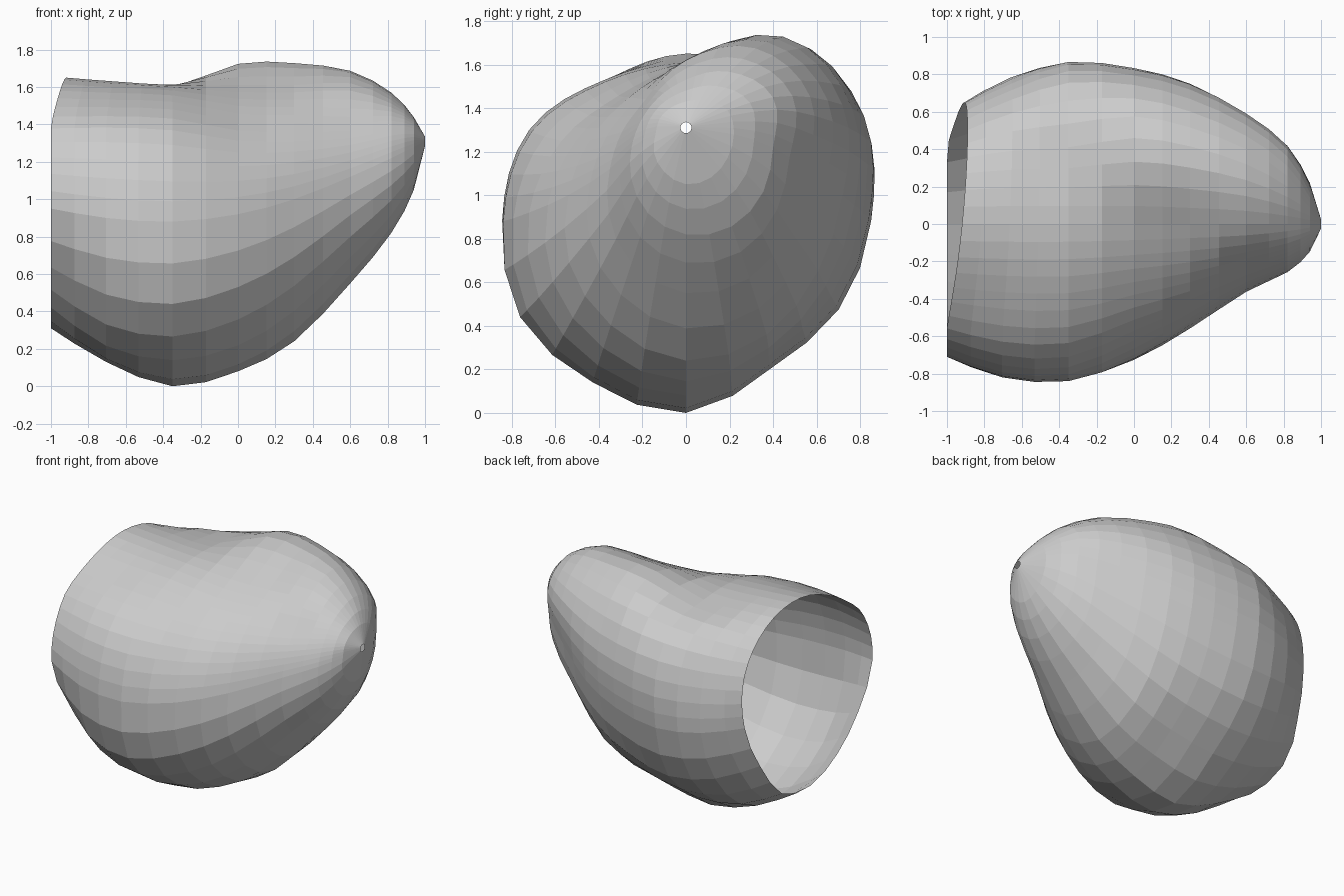
import bpy, bmesh, math

if "Cube" in bpy.data.objects:
    bpy.data.objects.remove(bpy.data.objects["Cube"])

# Cross-sections along the length:
# (x, centre z, ridge height, 12 radii every 30 degrees from +y over the top)
SECTIONS = [
    (-0.99, 0.95, .00, (.64, .70, .71, .70, .68, .71, .71, .63, .61, .64, .66, .61)),
    (-0.70, 0.90, .05, (.78, .81, .76, .73, .73, .81, .82, .82, .79, .77, .76, .75)),
    (-0.35, 0.88, .07, (.85, .92, .79, .73, .74, .82, .84, .88, .855, .88, .78, .81)),
    (0.00, 0.92, .02, (.81, .91, .91, .69, .62, .66, .72, .78, .81, .84, .76, .77)),
    (0.30, 1.00, .00, (.72, .83, .83, .61, .52, .51, .54, .62, .69, .76, .74, .70)),
    (0.60, 1.12, .00, (.55, .66, .64, .50, .37, .34, .35, .41, .50, .57, .58, .55)),
    (0.82, 1.22, .00, (.40, .46, .40, .31, .26, .24, .25, .29, .35, .40, .42, .41)),
    (0.94, 1.28, .00, (.22, .22, .18, .15, .14, .14, .14, .17, .20, .23, .23, .22)),
    (1.00, 1.31, .00, (.025,) * 12),
]


def spline(a, b, c, d, t):
    return 0.5 * (2 * b + (c - a) * t + (2 * a - 5 * b + 4 * c - d) * t * t
                  + (3 * b - a - 3 * c + d) * t ** 3)


def ring_radii(radii, ridge):
    # Fine spacing over the creased top, coarse facets below
    out = []
    for i in range(12):
        steps = 4 if i < 6 else 2
        for s in range(steps):
            t = s / steps
            r = spline(radii[i - 1], radii[i], radii[(i + 1) % 12], radii[(i + 2) % 12], t)
            deg = 30 * (i + t)
            r += ridge * math.exp(-((deg - 46) / 11) ** 2 / 2)  # fold along the top
            out.append((math.radians(deg), r))
    return out


def section(i, t):
    n = len(SECTIONS) - 1
    k = [SECTIONS[min(max(j, 0), n)] for j in (i - 1, i, i + 1, i + 2)]
    x, z, ridge = [spline(*[s[c] for s in k], t) for c in range(3)]
    return x, z, ridge, [spline(*[s[3][j] for s in k], t) for j in range(12)]


# Shell: loft the rings from the slanted open mouth to the tiny hole at the tip
bm = bmesh.new()
rings = []
last = len(SECTIONS) - 1
samples = [(i, s / 2) for i in range(last - 1) for s in range(2)] + [(last - 1, 0.0), (last - 1, 1.0)]
for i, t in samples:
    x, cz, ridge, radii = section(i, t)
    slant = 0.1 * max(0.0, 1 - (i + t) / 2)
    ring = []
    for a, r in ring_radii(radii, ridge):
        lean = max(-0.1, math.cos(a - math.radians(45)))
        ring.append(bm.verts.new((x + slant * lean, r * math.cos(a), cz + r * math.sin(a))))
    rings.append(ring)
for lo, hi in zip(rings, rings[1:]):
    for j in range(len(lo)):
        k = (j + 1) % len(lo)
        bm.faces.new((lo[j], lo[k], hi[k], hi[j]))

# Stand on the ground
low = min(v.co.z for v in bm.verts)
for v in bm.verts:
    v.co.z -= low
bmesh.ops.recalc_face_normals(bm, faces=bm.faces)
mesh = bpy.data.meshes.new("shell")
bm.to_mesh(mesh)
bm.free()
shell = bpy.data.objects.new("shell", mesh)
bpy.context.collection.objects.link(shell)
